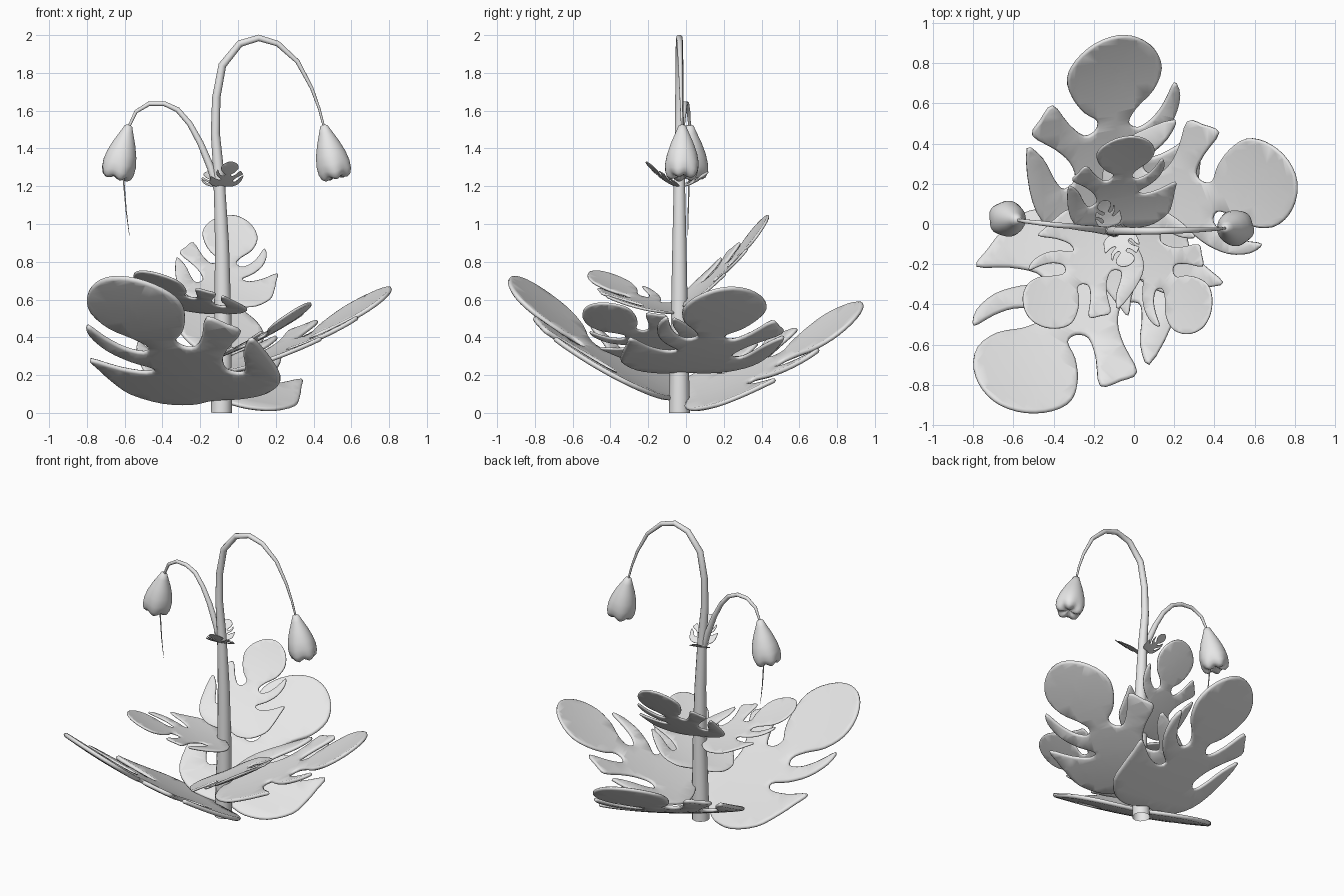
import bpy, bmesh, math
from mathutils import Vector, Matrix

cube = bpy.data.objects.get("Cube")
if cube:
    bpy.data.objects.remove(cube, do_unlink=True)

grey = bpy.data.materials.new("plain_grey")
grey.use_nodes = True
grey.diffuse_color = (0.8, 0.8, 0.8, 1)
grey.node_tree.nodes["Principled BSDF"].inputs["Base Color"].default_value = (0.8, 0.8, 0.8, 1)


def add(name, data):
    ob = bpy.data.objects.new(name, data)
    bpy.context.scene.collection.objects.link(ob)
    return ob


def finish(bm, name):
    bmesh.ops.recalc_face_normals(bm, faces=bm.faces)
    for f in bm.faces:
        f.smooth = True
    me = bpy.data.meshes.new(name)
    bm.to_mesh(me)
    bm.free()
    me.materials.append(grey)
    return me


def smooth_loop(pts, steps=3):
    """Closed Catmull-Rom loop through the points."""
    p, out = [Vector(q) for q in pts], []
    n = len(p)
    for i in range(n):
        a, b, c, d = p[i - 1], p[i], p[(i + 1) % n], p[(i + 2) % n]
        for k in range(steps):
            t = k / steps
            out.append(0.5 * (2 * b + (c - a) * t + (2 * a - 5 * b + 4 * c - d) * t ** 2
                              + (3 * b - a - 3 * c + d) * t ** 3))
    return out


# Split leaf outline: length along x, left side is +y
left_side = [(0, .03), (-.02, .14), (-.01, .28), (.08, .41), (.26, .47), (.50, .48),
             (.42, .39), (.29, .33), (.23, .28), (.28, .22), (.38, .25), (.47, .33), (.57, .45),
             (.65, .41), (.73, .34), (.60, .25), (.52, .17), (.54, .11), (.60, .10),
             (.66, .17), (.76, .235), (.88, .265), (.99, .22), (1.08, .12)]
right_side = [(1.115, 0), (1.085, -.11), (1.0, -.20), (.88, -.24), (.75, -.20), (.65, -.11),
              (.57, -.07), (.53, -.12), (.58, -.20), (.67, -.26), (.78, -.31), (.70, -.34),
              (.57, -.31), (.46, -.23), (.38, -.14), (.35, -.20), (.40, -.32), (.49, -.45),
              (.39, -.45), (.27, -.44), (.14, -.41), (.02, -.29), (-.02, -.14), (0, -.03)]


def leaf_mesh():
    loop = smooth_loop(left_side + right_side)
    n = len(loop)
    inner = []
    for i in range(n):
        t = (loop[(i + 1) % n] - loop[i - 1]).normalized()
        inner.append(loop[i] + Vector((t.y, -t.x)) * 0.011)
    bm = bmesh.new()
    rings = []
    for pts, z in ((inner, .013), (loop, .006), (loop, -.006), (inner, -.013)):
        rings.append([bm.verts.new((p.x, p.y, z)) for p in pts])
    for a, b in zip(rings, rings[1:]):
        for i in range(n):
            j = (i + 1) % n
            bm.faces.new((a[i], a[j], b[j], b[i]))
    for r in (rings[0], rings[-1]):
        edges = [bm.edges.get((r[i], r[(i + 1) % n])) for i in range(n)]
        bmesh.ops.triangle_fill(bm, edges=edges, use_beauty=True)
    # Cut across so the blade can curve
    cuts = [(Vector((.08 * i, 0, 0)), Vector((1, 0, 0))) for i in range(1, 14)]
    cuts += [(Vector((0, .1 * i, 0)), Vector((0, 1, 0))) for i in range(-4, 5)]
    for co, no in cuts:
        geom = bm.verts[:] + bm.edges[:] + bm.faces[:]
        bmesh.ops.bisect_plane(bm, geom=geom, plane_co=co, plane_no=no, dist=1e-5)
    for v in bm.verts:
        u, w = v.co.x, v.co.y
        v.co.z += 0.16 * (u * u - 1.12 * u) + 0.12 * w * w
    return finish(bm, "split_leaf")


leaf = leaf_mesh()


def place_leaf(name, base, heading, pitch, roll, size):
    ob = add(name, leaf)
    r = math.radians
    ob.matrix_world = (Matrix.Translation(base) @ Matrix.Rotation(r(heading), 4, 'Z')
                       @ Matrix.Rotation(r(-pitch), 4, 'Y') @ Matrix.Rotation(r(roll), 4, 'X')
                       @ Matrix.Scale(size, 4))


place_leaf("large_leaf_back", (-.08, 0, .06), 90, 29, 14, .96)
place_leaf("large_leaf_front", (-.12, -.06, .07), 237, 33, 7, 1.07)
place_leaf("large_leaf_side", (-.07, -.02, .22), 17, 26, 0, .91)
place_leaf("medium_leaf_right", (-.1, -.03, .53), 228, 20, 0, .58)
place_leaf("medium_leaf_left", (-.055, -.07, .32), -47, 23, 18, .58)
place_leaf("medium_leaf_back", (-.07, -.01, .58), 84, 46, 12, .58)
place_leaf("tiny_leaf_front", (-.08, -.05, 1.2), -75, 38, 0, .19)
place_leaf("tiny_leaf_back", (-.11, -.01, 1.2), 110, 30, 0, .14)


def tube(name, pts):
    """Tapered tube; each point is x, y, z, radius."""
    cu = bpy.data.curves.new(name, 'CURVE')
    cu.dimensions = '3D'
    cu.bevel_depth = 1
    cu.bevel_resolution = 4
    sp = cu.splines.new('POLY')
    sp.points.add(len(pts) - 1)
    for p, (x, y, z, r) in zip(sp.points, pts):
        p.co = (x, y, z, 1)
        p.radius = r
    cu.materials.append(grey)
    ob = add(name, cu)
    bpy.ops.object.select_all(action='DESELECT')
    ob.select_set(True)
    bpy.context.view_layer.objects.active = ob
    bpy.ops.object.convert(target='MESH')
    bpy.ops.object.shade_smooth_by_angle(angle=math.radians(60))


tube("main_stem", [(-.088, -.035, 0, .056), (-.08, -.035, .5, .045), (-.085, -.035, .9, .037),
                   (-.1, -.035, 1.25, .029), (-.12, -.035, 1.48, .024), (-.115, -.035, 1.67, .022),
                   (-.083, -.035, 1.84, .021), (.01, -.035, 1.955, .019), (.11, -.035, 1.985, .017),
                   (.21, -.033, 1.955, .015), (.315, -.03, 1.86, .012), (.39, -.027, 1.72, .009),
                   (.43, -.024, 1.61, .007), (.456, -.02, 1.51, .006)])
tube("side_stem", [(-.105, -.035, 1.17, .02), (-.145, -.033, 1.3, .02), (-.2, -.025, 1.43, .017),
                   (-.255, -.02, 1.53, .015), (-.32, -.01, 1.605, .014), (-.39, -.005, 1.637, .013),
                   (-.47, .005, 1.637, .012), (-.54, .013, 1.595, .01), (-.58, .02, 1.51, .007)])
tube("stamen", [(-.612, .02, 1.3, .005), (-.603, .015, 1.2, .004),
                (-.592, .012, 1.07, .003), (-.575, .01, .94, .001)])

# Bell flower: depth down the axis, radius
bell = [(0, .008), (.006, .02), (.04, .034), (.1, .06), (.16, .08), (.21, .089),
        (.25, .087), (.275, .077), (.288, .058), (.284, .03), (.27, .004)]


def flower(name, top, bottom, turn):
    bm = bmesh.new()
    sides, rings = 40, []
    for d, r in bell:
        grow = min(1, (d / .28) ** 3) * min(1, r / .05)
        ring = []
        for i in range(sides):
            a = math.tau * i / sides
            lobe = math.cos(5 * a + turn) * grow
            rr = r * (1 + .045 * lobe)
            ring.append(bm.verts.new((rr * math.cos(a), rr * math.sin(a), -d - .008 * lobe)))
        rings.append(ring)
    for a, b in zip(rings, rings[1:]):
        for i in range(sides):
            j = (i + 1) % sides
            bm.faces.new((a[i], a[j], b[j], b[i]))
    bm.faces.new(rings[0])
    bm.faces.new(rings[-1])
    ob = add(name, finish(bm, name))
    axis = Vector(top) - Vector(bottom)
    ob.matrix_world = Matrix.Translation(top) @ axis.to_track_quat('Z', 'Y').to_matrix().to_4x4()


flower("flower_left", (.453, -.02, 1.525), (.522, -.02, 1.24), 0)
flower("flower_right", (-.578, .02, 1.525), (-.648, .028, 1.24), 0.6)
